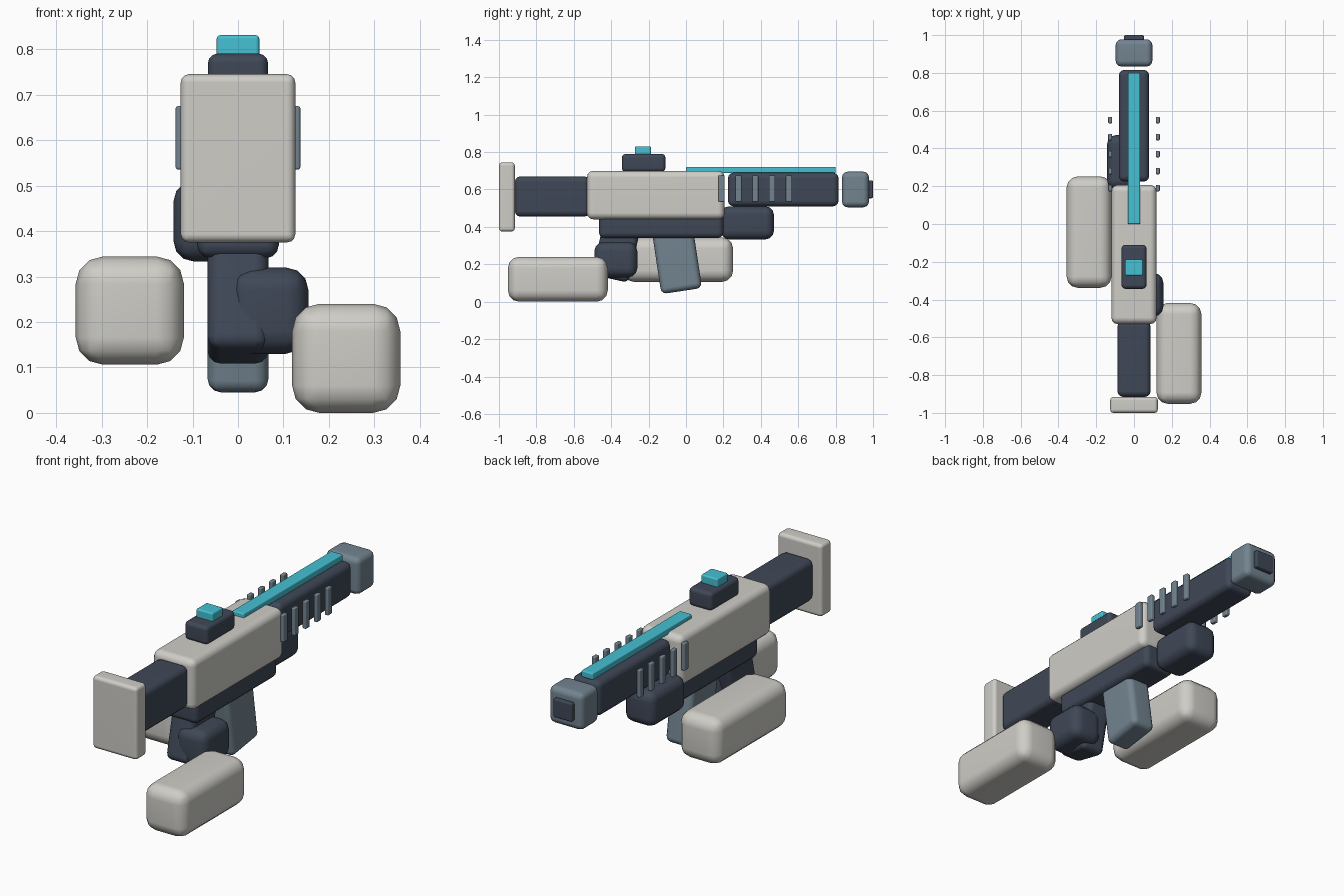
import bpy, bmesh
from mathutils import Matrix

if "Cube" in bpy.data.objects:
    bpy.data.objects.remove(bpy.data.objects["Cube"])


def material(name, rgb):
    m = bpy.data.materials.new(name)
    m.diffuse_color = (*rgb, 1)
    m.use_nodes = True
    m.node_tree.nodes["Principled BSDF"].inputs["Base Color"].default_value = m.diffuse_color
    return m


LIGHT = material("off_white", (0.62, 0.61, 0.57))
DARK = material("dark_slate", (0.05, 0.064, 0.095))
STEEL = material("steel_blue", (0.17, 0.23, 0.28))
CYAN = material("cyan", (0.06, 0.53, 0.65))


def rounded_box(name, x, y, z, mat, bevel, segments=3, tilt=0.0):
    """Bevelled box from (min, max) ranges, optionally tilted about x."""
    size = [b - a for a, b in (x, y, z)]
    bm = bmesh.new()
    bmesh.ops.create_cube(bm, size=1)
    bmesh.ops.scale(bm, vec=size, verts=bm.verts)
    bmesh.ops.bevel(bm, geom=bm.edges[:], offset=bevel, offset_type='OFFSET',
                    segments=segments, profile=0.5, affect='EDGES')
    bmesh.ops.rotate(bm, cent=(0, 0, 0), matrix=Matrix.Rotation(tilt, 3, 'X'), verts=bm.verts)
    me = bpy.data.meshes.new(name)
    bm.to_mesh(me)
    bm.free()
    me.materials.append(mat)
    ob = bpy.data.objects.new(name, me)
    ob.location = [(a + b) / 2 for a, b in (x, y, z)]
    bpy.context.collection.objects.link(ob)
    bpy.ops.object.select_all(action='DESELECT')
    ob.select_set(True)
    bpy.context.view_layer.objects.active = ob
    bpy.ops.object.shade_smooth_by_angle(angle=0.7)
    # keep the large faces flat in shading
    ob.modifiers.new("flat_faces", 'WEIGHTED_NORMAL')
    return ob


def centred(name, half_x, y, z, mat, bevel, **kw):
    return rounded_box(name, (-half_x, half_x), y, z, mat, bevel, **kw)


# stock and body
centred("butt_plate", 0.126, (-1.0, -0.915), (0.375, 0.745), LIGHT, 0.018)
centred("stock", 0.088, (-0.915, -0.515), (0.455, 0.67), DARK, 0.03)
centred("upper_body", 0.12, (-0.53, 0.207), (0.44, 0.70), LIGHT, 0.035)
centred("lower_body", 0.09, (-0.465, 0.2), (0.34, 0.48), DARK, 0.03)

# barrel
centred("barrel_shroud", 0.08, (0.224, 0.816), (0.51, 0.69), DARK, 0.03)
centred("muzzle", 0.097, (0.834, 0.978), (0.505, 0.695), STEEL, 0.03)
centred("muzzle_tip", 0.053, (0.94, 1.0), (0.553, 0.648), DARK, 0.008)

# glowing top rail and sight
centred("top_rail", 0.033, (0.0, 0.8), (0.687, 0.721), CYAN, 0.006)
centred("sight_base", 0.066, (-0.343, -0.11), (0.695, 0.79), DARK, 0.02)
centred("sight_lens", 0.047, (-0.273, -0.187), (0.77, 0.831), CYAN, 0.008)

# cooling fins on both sides
for side, label in ((-1, "left"), (1, "right")):
    for i in range(5):
        y = 0.19 + 0.09 * i
        xs = sorted((side * 0.116, side * 0.137))
        rounded_box(f"{label}_fin_{i + 1}", xs, (y - 0.017, y + 0.017),
                    (0.535, 0.675), STEEL, 0.005, segments=2)

# pistol grip and magazine
centred("pistol_grip", 0.067, (-0.475, -0.275), (0.12, 0.40), DARK, 0.03, tilt=-0.22)
centred("magazine", 0.067, (-0.16, 0.06), (0.055, 0.415), STEEL, 0.03, tilt=0.15)

# hands
rounded_box("right_hand", (-0.02, 0.155), (-0.49, -0.26), (0.13, 0.32), DARK, 0.05)
rounded_box("left_hand", (-0.142, 0.033), (0.186, 0.47), (0.333, 0.51), DARK, 0.045)

# forearms
rounded_box("right_forearm", (0.119, 0.357), (-0.952, -0.418), (0.0, 0.24), LIGHT, 0.06)
rounded_box("left_forearm", (-0.357, -0.119), (-0.338, 0.252), (0.106, 0.344), LIGHT, 0.06)
